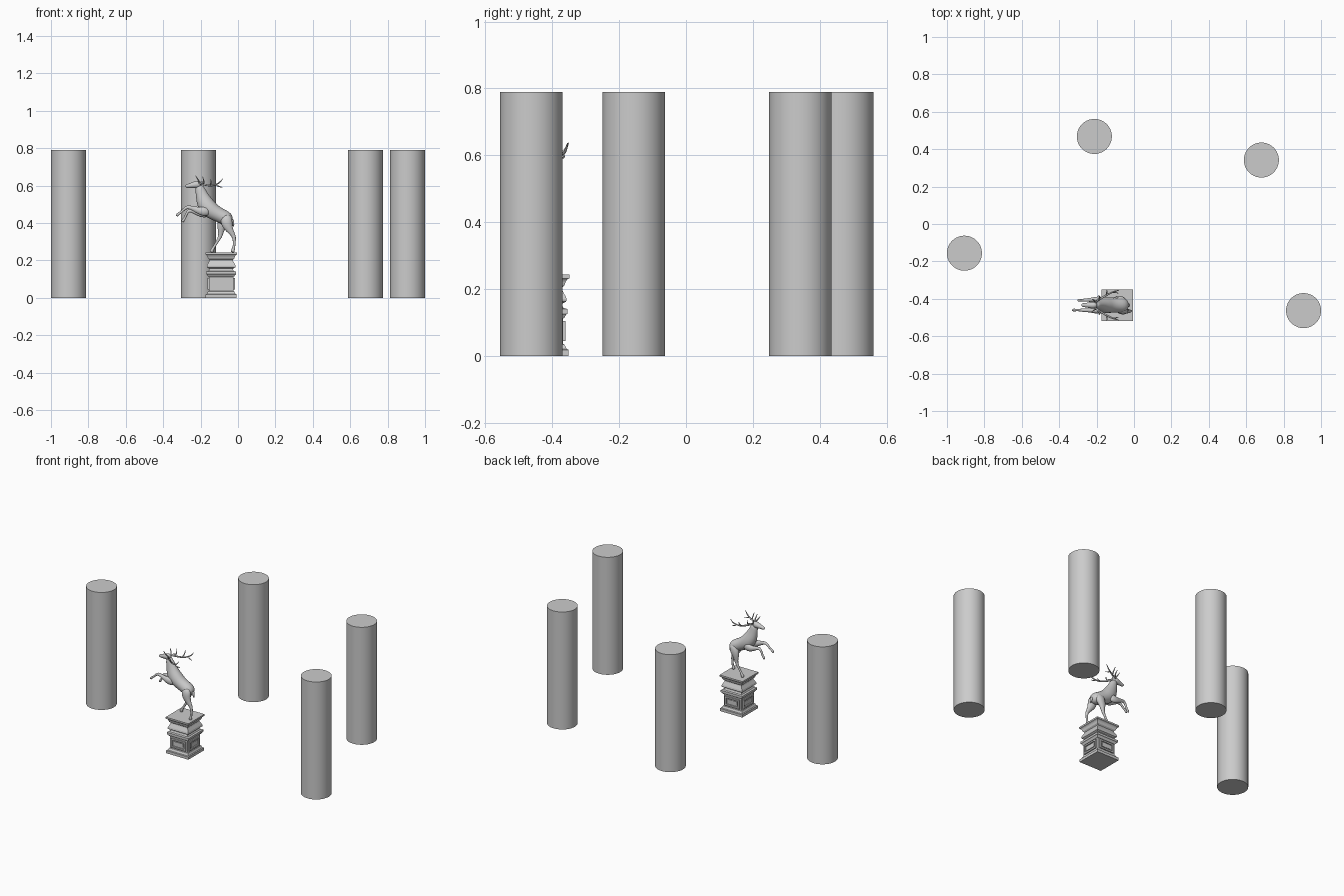
import bpy, bmesh, math
from mathutils import Vector

CX, CY = -0.09, -0.434   # pedestal centre; stag is built on y = CY


def finish(bm, name, smooth=True, subsurf=0):
    bmesh.ops.recalc_face_normals(bm, faces=bm.faces)
    me = bpy.data.meshes.new(name)
    bm.to_mesh(me)
    bm.free()
    ob = bpy.data.objects.new(name, me)
    bpy.context.collection.objects.link(ob)
    for p in me.polygons:
        p.use_smooth = smooth
    if subsurf:
        m = ob.modifiers.new("round", 'SUBSURF')
        m.levels = m.render_levels = subsurf
    return ob


def loft(name, pts, n=12, subsurf=1):
    """Elliptical tube; each point is (x, y offset, z, side radius, up radius)."""
    bm = bmesh.new()
    cs = [Vector((p[0], CY + p[1], p[2])) for p in pts]
    rings = []
    for i, p in enumerate(pts):
        t = (cs[min(i + 1, len(cs) - 1)] - cs[max(i - 1, 0)]).normalized()
        side = Vector((0, 1, 0)) - t * t.y
        side.normalize()
        up = t.cross(side)
        rings.append([bm.verts.new(cs[i] + side * p[3] * math.cos(2 * math.pi * k / n)
                                   + up * p[-1] * math.sin(2 * math.pi * k / n)) for k in range(n)])
    for a, b in zip(rings, rings[1:]):
        for k in range(n):
            bm.faces.new((a[k], a[(k + 1) % n], b[(k + 1) % n], b[k]))
    bm.faces.new(rings[0])
    bm.faces.new(rings[-1])
    return finish(bm, name, True, subsurf)


def box(bm, x0, x1, y0, y1, z0, z1):
    vs = [bm.verts.new((x, y, z)) for z in (z0, z1) for x, y in
          ((x0, y0), (x1, y0), (x1, y1), (x0, y1))]
    for f in ((0, 1, 2, 3), (4, 5, 6, 7), (0, 1, 5, 4), (1, 2, 6, 5), (2, 3, 7, 6), (3, 0, 4, 7)):
        bm.faces.new([vs[i] for i in f])


# Four round columns, each made of two stacked drums
H, R = 0.395, 0.0935
for i, (x, y) in enumerate([(-0.9065, -0.156), (-0.212, 0.468), (0.681, 0.342), (0.9065, -0.463)]):
    for j, part in enumerate(("lower", "upper")):
        bpy.ops.mesh.primitive_cylinder_add(vertices=64, radius=R, depth=H,
                                            location=(x, y, H * (j + 0.5)))
        bpy.context.object.name = f"column_{i + 1}_{part}"
        bpy.ops.object.shade_smooth_by_angle(angle=math.radians(40))

# Square moulded pedestal: (half width, z) profile
profile = [(.083, 0), (.083, .018), (.077, .021), (.070, .034), (.066, .036), (.066, .112),
           (.070, .114), (.076, .124), (.080, .126), (.080, .140), (.068, .143), (.064, .150),
           (.064, .156), (.075, .162), (.077, .168), (.075, .176), (.064, .196), (.062, .203),
           (.070, .210), (.074, .222), (.078, .228), (.085, .232), (.085, .243)]
bm = bmesh.new()
rings = [[bm.verts.new((CX + sx * w, CY + sy * w, z))
          for sx, sy in ((-1, -1), (1, -1), (1, 1), (-1, 1))] for w, z in profile]
for a, b in zip(rings, rings[1:]):
    for k in range(4):
        bm.faces.new((a[k], a[(k + 1) % 4], b[(k + 1) % 4], b[k]))
bm.faces.new(rings[0])
bm.faces.new(rings[-1])
finish(bm, "pedestal", False)

# Raised rectangular frame with an inner panel on each pedestal side
for s in range(4):
    bm = bmesh.new()
    d0, d1 = -.068 - .006, -.064
    box(bm, -.054, .054, d0, d1, .044, .054)
    box(bm, -.054, .054, d0, d1, .095, .105)
    box(bm, -.054, -.043, d0, d1, .054, .095)
    box(bm, .043, .054, d0, d1, .054, .095)
    box(bm, -.034, .034, -.070, d1, .062, .087)
    ob = finish(bm, f"panel_{s + 1}", False)
    ob.location = (CX, CY, 0)
    ob.rotation_euler.z = s * math.pi / 2

# Torso and neck in one sweep, rump to poll
loft("torso", [(-.030, 0, .412, .012, .012), (-.040, 0, .414, .032, .028), (-.062, 0, .424, .042, .040),
               (-.095, 0, .440, .040, .039), (-.130, 0, .458, .042, .043), (-.160, 0, .480, .043, .050),
               (-.180, 0, .512, .036, .044), (-.193, 0, .548, .025, .034), (-.203, 0, .580, .020, .026),
               (-.210, 0, .603, .016, .018)], 16)

# Head, ears and tail
loft("head", [(-.196, 0, .606, .012, .014), (-.212, 0, .607, .020, .022), (-.232, 0, .604, .018, .019),
              (-.255, 0, .600, .012, .013), (-.272, 0, .597, .011, .011), (-.281, 0, .596, .007, .007)])
for s in (-1, 1):
    loft("ear", [(-.204, s * .014, .612, .004, .004), (-.194, s * .028, .616, .007, .009),
                 (-.184, s * .044, .618, .002, .002)], 8)
loft("tail", [(-.036, 0, .425, .010, .008), (-.026, 0, .405, .011, .009), (-.024, 0, .378, .003, .003)], 8)

# Hind legs: near one straight back, far one stepping forward
loft("hind_leg_near", [(-.068, -.024, .445, .014, .022), (-.062, -.028, .415, .024, .036),
                       (-.056, -.031, .380, .019, .027), (-.036, -.032, .350, .012, .015),
                       (-.019, -.032, .325, .008, .011), (-.020, -.032, .295, .006, .007),
                       (-.022, -.032, .266, .006, .007), (-.027, -.032, .257, .009, .010),
                       (-.030, -.032, .242, .010, .013)])
loft("hind_leg_far", [(-.070, .024, .445, .014, .022), (-.072, .028, .415, .024, .036),
                      (-.088, .031, .382, .019, .026), (-.092, .032, .352, .012, .015),
                      (-.094, .032, .328, .008, .011), (-.112, .032, .298, .006, .007),
                      (-.131, .032, .268, .006, .007), (-.137, .032, .257, .009, .009),
                      (-.144, .032, .242, .010, .012)])

# Front legs raised and folded
loft("front_leg_near", [(-.150, -.026, .465, .014, .025), (-.185, -.030, .460, .019, .027),
                        (-.215, -.030, .468, .013, .018), (-.245, -.028, .480, .010, .012),
                        (-.274, -.027, .487, .009, .010), (-.290, -.026, .472, .007, .007),
                        (-.310, -.026, .453, .006, .006), (-.318, -.026, .450, .008, .008),
                        (-.330, -.026, .436, .007, .008)])
loft("front_leg_far", [(-.150, .026, .460, .014, .025), (-.185, .030, .450, .019, .026),
                       (-.215, .030, .455, .013, .017), (-.240, .028, .464, .010, .012),
                       (-.265, .027, .468, .009, .010), (-.275, .026, .450, .007, .007),
                       (-.284, .026, .426, .006, .006), (-.290, .026, .418, .008, .008),
                       (-.300, .026, .404, .007, .008)])

# Antlers: a main beam with tines, mirrored left and right
branches = {
    "antler_beam": [(-.212, .010, .615, .006), (-.190, .028, .608, .006), (-.155, .050, .598, .0055),
                    (-.120, .068, .602, .005), (-.095, .076, .618, .004), (-.080, .080, .640, .0015)],
    "brow_tine": [(-.206, .014, .614, .005), (-.212, .028, .630, .004), (-.228, .034, .655, .0015)],
    "second_tine": [(-.185, .030, .607, .005), (-.182, .046, .625, .004), (-.190, .054, .650, .0015)],
    "middle_tine": [(-.150, .052, .599, .005), (-.142, .074, .615, .004), (-.148, .084, .640, .0015)],
    "rear_tine": [(-.118, .068, .602, .004), (-.100, .070, .594, .0035), (-.080, .062, .590, .0015)],
}
for s, tag in ((-1, "near"), (1, "far")):
    for name, pts in branches.items():
        loft(f"{name}_{tag}", [(x, s * y, z, r, r) for x, y, z, r in pts], 8)
